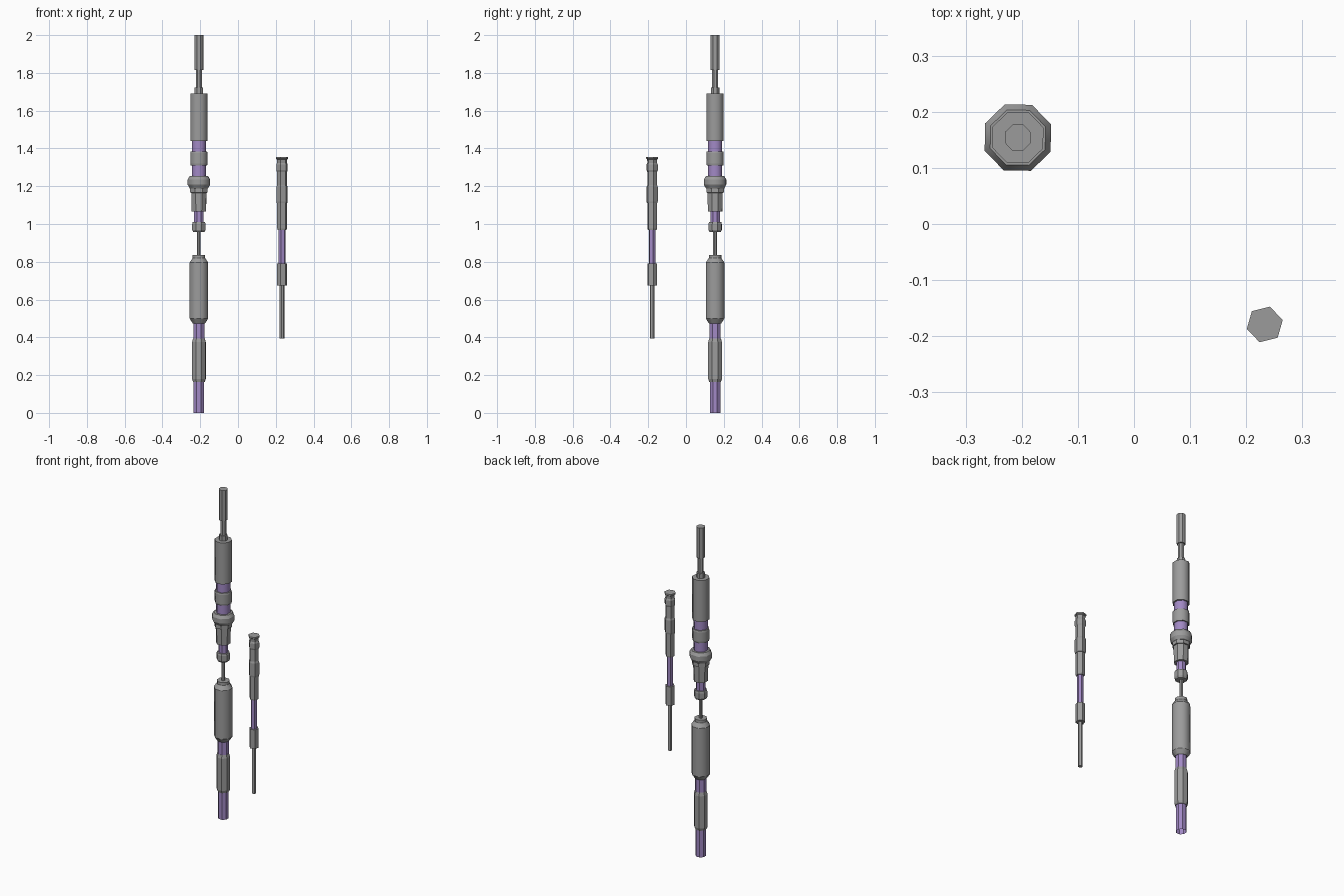
import bpy, bmesh, math

if "Cube" in bpy.data.objects:
    bpy.data.objects.remove(bpy.data.objects["Cube"])


def material(name, colour):
    m = bpy.data.materials.new(name)
    m.diffuse_color = (*colour, 1)
    m.use_nodes = True
    m.node_tree.nodes["Principled BSDF"].inputs["Base Color"].default_value = m.diffuse_color
    return m


PURPLE = material("purple", (0.36, 0.25, 0.56))
DARK = material("dark_grey", (0.33, 0.33, 0.33))


def lathe(name, centre, sides, turn, profile, mat, cap_bottom, smooth):
    """Turned part; profile is a list of (corner radius, z) going up.
    smooth blends the long faces around the part, keeping the rims sharp."""
    bm = bmesh.new()
    rings = []
    for r, z in profile:
        ring = []
        for i in range(sides):
            a = math.radians(turn) + 2 * math.pi * i / sides
            ring.append(bm.verts.new((r * math.cos(a), r * math.sin(a), z)))
        rings.append(ring)
    for lo, hi in zip(rings, rings[1:]):
        for i in range(sides):
            j = (i + 1) % sides
            bm.faces.new((lo[i], lo[j], hi[j], hi[i])).smooth = smooth
    if cap_bottom:
        bm.faces.new(rings[0][::-1])
    bm.faces.new(rings[-1])
    for e in bm.edges:
        if abs(e.verts[0].co.z - e.verts[1].co.z) < 1e-6:
            e.smooth = False
    me = bpy.data.meshes.new(name)
    bm.to_mesh(me)
    bm.free()
    me.materials.append(mat)
    ob = bpy.data.objects.new(name, me)
    ob.location = (*centre, 0)
    bpy.context.collection.objects.link(ob)
    return ob


# Tall eight-sided rod
def tall(name, profile, mat=DARK, cap=True, smooth=False):
    return lathe(name, (-0.207, 0.154), 8, 21.5, profile, mat, cap, smooth)


tall("tall_foot_tube", [(0.030, 0), (0.030, 0.17)], PURPLE, False)
tall("tall_lower_grip", [(0.033, 0.163), (0.039, 0.18), (0.039, 0.375), (0.033, 0.395)])
tall("tall_lower_tube", [(0.032, 0.38), (0.032, 0.48)], PURPLE)
tall("tall_main_barrel", [(0.035, 0.473), (0.053, 0.50), (0.053, 0.795),
                          (0.036, 0.82), (0.036, 0.837)], smooth=True)
tall("tall_thin_link", [(0.0105, 0.83), (0.0105, 0.97)])
tall("tall_joint_ring", [(0.032, 0.957), (0.038, 0.968), (0.038, 1.0), (0.035, 1.01)])
tall("tall_middle_tube", [(0.027, 1.0), (0.027, 1.07)], PURPLE)
tall("tall_collar_neck", [(0.041, 1.065), (0.043, 1.165), (0.050, 1.166), (0.050, 1.19)])
tall("tall_collar", [(0.052, 1.188), (0.0636, 1.208), (0.0636, 1.235), (0.053, 1.253)],
     smooth=True)
for i, (z0, z1) in enumerate([(1.25, 1.32), (1.38, 1.445)]):
    tall(f"tall_upper_tube_{i + 1}", [(0.040, z0), (0.040, z1)], PURPLE, smooth=True)
tall("tall_upper_band", [(0.047, 1.31), (0.049, 1.32), (0.049, 1.375), (0.047, 1.385)],
     smooth=True)
tall("tall_upper_barrel", [(0.049, 1.44), (0.049, 1.692)], smooth=True)
tall("tall_tip_base", [(0.024, 1.69), (0.024, 1.722)])
tall("tall_tip_neck", [(0.017, 1.72), (0.017, 1.82)])
tall("tall_tip", [(0.025, 1.815), (0.025, 2.0)])


# Short six-sided rod
def short(name, profile, mat=DARK):
    return lathe(name, (0.233, -0.179), 6, 14, profile, mat, True, False)


short("short_foot_rod", [(0.0125, 0.395), (0.0125, 0.68)])
short("short_lower_grip", [(0.027, 0.675), (0.027, 0.79)])
short("short_tube", [(0.018, 0.78), (0.018, 0.98)], PURPLE)
short("short_sleeve", [(0.024, 0.968), (0.026, 0.975), (0.026, 1.115)])
short("short_upper_grip", [(0.029, 1.11), (0.031, 1.12), (0.031, 1.195), (0.027, 1.205),
                           (0.027, 1.275), (0.031, 1.285), (0.031, 1.315), (0.026, 1.325)])
short("short_cap", [(0.026, 1.32), (0.028, 1.342), (0.033, 1.346), (0.033, 1.355)])
